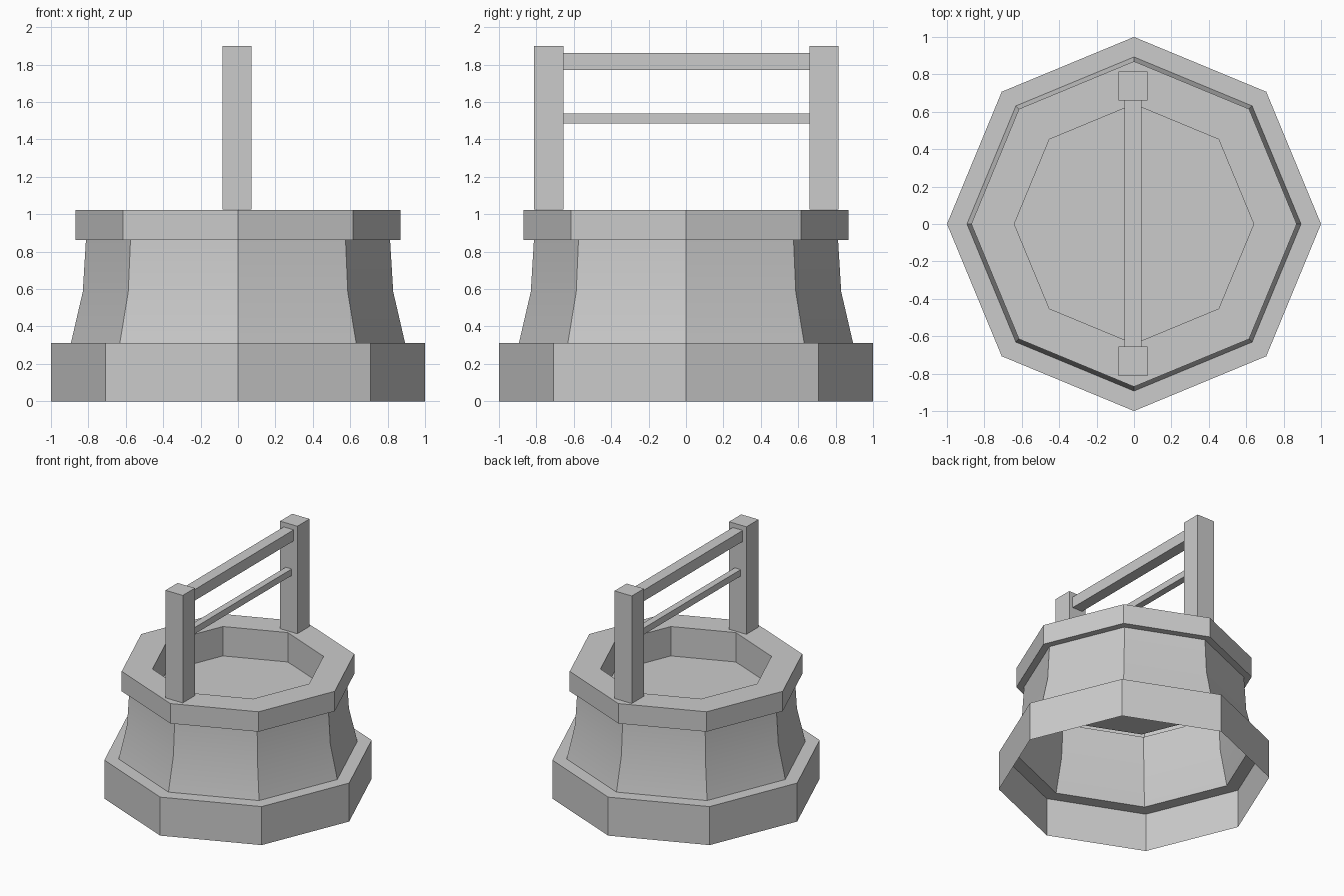
import bpy, bmesh
from math import cos, sin, tau, radians
from mathutils import Matrix

if "Cube" in bpy.data.objects:
    bpy.data.objects.remove(bpy.data.objects["Cube"])

SIDES = 8


def link(name, bm):
    mesh = bpy.data.meshes.new(name)
    bm.to_mesh(mesh)
    bm.free()
    obj = bpy.data.objects.new(name, mesh)
    bpy.context.collection.objects.link(obj)
    return obj


def octagon_shell(name, profile, cap=False):
    """Revolve an open (radius, z) profile into an eight-sided shell."""
    bm = bmesh.new()
    rings = [[bm.verts.new((r * cos(tau * i / SIDES), r * sin(tau * i / SIDES), z))
              for i in range(SIDES)] for r, z in profile]
    for a, b in zip(rings, rings[1:]):
        for i in range(SIDES):
            j = (i + 1) % SIDES
            bm.faces.new((a[i], a[j], b[j], b[i]))
    if cap:
        bm.faces.new(rings[-1])
    return link(name, bm)


def box(name, lo, hi):
    bm = bmesh.new()
    size = [h - l for l, h in zip(lo, hi)]
    centre = [(h + l) / 2 for l, h in zip(lo, hi)]
    bmesh.ops.create_cube(bm, size=1, matrix=Matrix.Translation(centre) @ Matrix.Diagonal((*size, 1)))
    return link(name, bm)


# Stone base: open underneath, with a ledge on top
octagon_shell("base_step", [(1, 0), (1, 0.313), (0.893, 0.313)])

# Flared wall, smooth vertically with sharp corners
wall = octagon_shell("well_wall", [(0.893, 0.313), (0.83, 0.585), (0.813, 0.862)])
bpy.context.view_layer.objects.active = wall
wall.select_set(True)
bpy.ops.object.shade_smooth_by_angle(angle=radians(30))

# Overhanging rim, inner wall and sunken floor
octagon_shell("rim_and_floor", [(0.813, 0.862), (0.87, 0.862), (0.87, 1.024),
                                (0.64, 1.024), (0.64, 0.785)], cap=True)

# Two posts
CX = -0.006
for name, y in (("front_post", -0.734), ("back_post", 0.738)):
    box(name, (CX - 0.078, y - 0.078, 1.026), (CX + 0.078, y + 0.078, 1.90))

# Cross bars between the posts
for name, half, z0, z1 in (("top_beam", 0.045, 1.772, 1.862), ("rope_bar", 0.027, 1.486, 1.539)):
    box(name, (CX - half, -0.657, z0), (CX + half, 0.661, z1))
